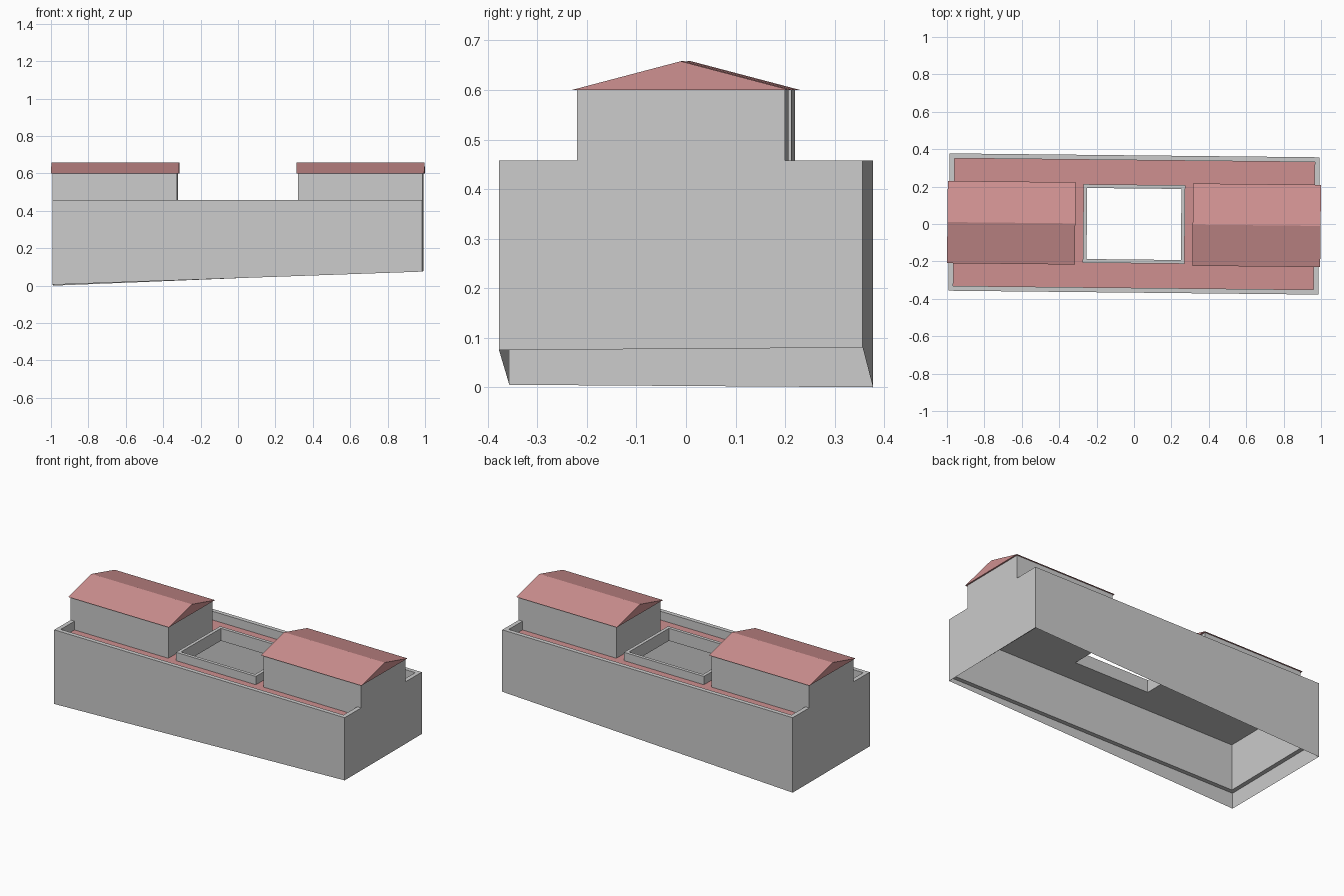
import bpy, bmesh
from mathutils import Matrix

if "Cube" in bpy.data.objects:
    bpy.data.objects.remove(bpy.data.objects["Cube"])

TURN = Matrix.Rotation(-0.0105, 4, 'Z')   # building sits slightly askew
HX, HY = 0.989, 0.367                     # outer half size
WALL = 0.026
DECK, EAVE, RIDGE = 0.405, 0.60, 0.658

red = bpy.data.materials.new("roof_red")
red.diffuse_color = (0.62, 0.28, 0.28, 1)
red.use_nodes = True
red.node_tree.nodes["Principled BSDF"].inputs["Base Color"].default_value = red.diffuse_color


def make(name, verts, faces, mat=None, closed=True):
    bm = bmesh.new()
    vs = [bm.verts.new(v) for v in verts]
    for f in faces:
        bm.faces.new([vs[i] for i in f])
    if closed:
        bmesh.ops.recalc_face_normals(bm, faces=bm.faces)
    bm.transform(TURN)
    me = bpy.data.meshes.new(name)
    bm.to_mesh(me)
    bm.free()
    ob = bpy.data.objects.new(name, me)
    bpy.context.collection.objects.link(ob)
    if mat:
        me.materials.append(mat)
    return ob


def rect(hx, hy, z):
    return [(-hx, -hy, z), (hx, -hy, z), (hx, hy, z), (-hx, hy, z)]


def ring(name, outer, inner, z0, z1, mat=None):
    """Rectangular tube with wall thickness."""
    loops = [rect(*outer, z0), rect(*outer, z1), rect(*inner, z1), rect(*inner, z0)]
    verts = [v for loop in loops for v in loop]
    faces = []
    for k in range(4):
        n = (k + 1) % 4
        for i in range(4):
            j = (i + 1) % 4
            faces.append((4 * k + i, 4 * k + j, 4 * n + j, 4 * n + i))
    return make(name, verts, faces, mat)


def prism(name, profile, x0, x1, mat=None):
    """Extrude a (y, z) profile along x."""
    n = len(profile)
    verts = [(x, y, z) for x in (x0, x1) for y, z in profile]
    faces = [tuple(range(n)), tuple(range(n, 2 * n))]
    faces += [(i, (i + 1) % n, n + (i + 1) % n, n + i) for i in range(n)]
    return make(name, verts, faces, mat)


# outer walls with parapet
ring("outer_walls", (HX, HY), (HX - WALL, HY - WALL), 0.10, 0.458)

# thin foundation skirt following the sloping ground
ground = [0.005, 0.075, 0.08, 0.0]
low = [(x, y, g) for (x, y, _), g in zip(rect(HX, HY, 0), ground)]
make("foundation_skirt", low + rect(HX, HY, 0.10),
     [(i, (i + 1) % 4, 4 + (i + 1) % 4, 4 + i) for i in range(4)], closed=False)

# roof deck around the courtyard opening: grey slab, red covering
CX, CY = 0.272, 0.21
ring("deck_slab", (HX - WALL, HY - WALL), (CX, CY), 0.38, DECK - 0.005)
ring("deck_covering", (HX - WALL, HY - WALL), (CX, CY), DECK - 0.005, DECK, red)
ring("courtyard_parapet", (CX, CY), (CX - 0.02, CY - 0.02), 0.38, 0.456)

# two upper storeys with gabled roofs
W, R = 0.21, 0.22
for s, side in ((-1, "left"), (1, "right")):
    prism(side + "_upper_storey", [(-W, DECK - 0.005), (W, DECK - 0.005), (W, EAVE), (-W, EAVE)],
          s * 0.324, s * HX)
    prism(side + "_gable_roof", [(-R, EAVE), (R, EAVE), (0, RIDGE)],
          s * 0.314, s * 0.9977, red)
